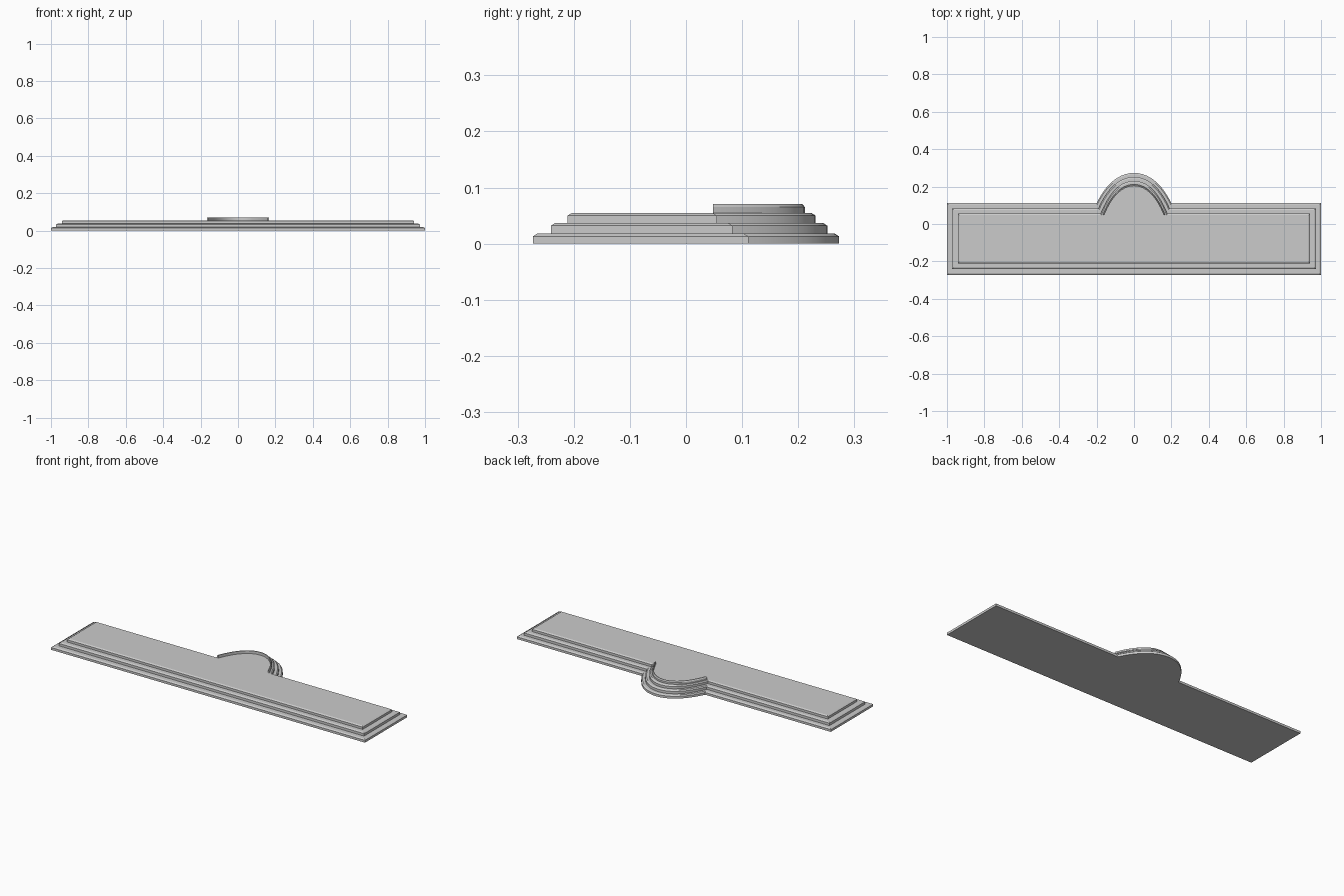
import bpy, bmesh

if "Cube" in bpy.data.objects:
    bpy.data.objects.remove(bpy.data.objects["Cube"])

def arch(foot, base, apex, n=12):
    """Arch from the right foot over the apex to the left foot."""
    half = []
    for i in range(n + 1):
        t = i / n
        s = 1 - t
        u = s**3 + 3*s*s*t*0.82 + 3*s*t*t*0.5
        v = 3*s*s*t*0.46 + 3*s*t*t + t**3
        half.append((foot * u, base + (apex - base) * v))
    return half + [(-x, y) for x, y in reversed(half[:-1])]

def plaque_ring(x, front, back, foot, apex):
    return [(-x, back), (-x, front), (x, front), (x, back)] + arch(foot, back, apex)

def make_object(name, bm):
    bmesh.ops.recalc_face_normals(bm, faces=bm.faces)
    me = bpy.data.meshes.new(name)
    bm.to_mesh(me)
    bm.free()
    ob = bpy.data.objects.new(name, me)
    bpy.context.collection.objects.link(ob)
    bpy.context.view_layer.objects.active = ob
    ob.select_set(True)
    bpy.ops.object.shade_smooth_by_angle(angle=0.5)
    ob.select_set(False)
    return ob

def add_ring(bm, pts, z):
    return [bm.verts.new((x, y, z)) for x, y in pts]

# Stepped plaque: three chamfered tiers (half width, front, back, arch foot, apex, z range)
tiers = [(1.0, -0.273, 0.111, 0.200, 0.273, 0.000, 0.018),
         (0.972, -0.241, 0.083, 0.190, 0.252, 0.018, 0.037),
         (0.942, -0.211, 0.055, 0.178, 0.231, 0.037, 0.055)]
bm = bmesh.new()
rings = []
for x, f, b, ft, ap, z0, z1 in tiers:
    c = 0.008
    rings.append(add_ring(bm, plaque_ring(x, f, b, ft, ap), z0))
    rings.append(add_ring(bm, plaque_ring(x, f, b, ft, ap), z1 - 0.005))
    rings.append(add_ring(bm, plaque_ring(x - c, f + c, b - c, ft - 0.003, ap - c), z1))
for lo, hi in zip(rings, rings[1:]):
    n = len(lo)
    for i in range(n):
        j = (i + 1) % n
        bm.faces.new((lo[i], lo[j], hi[j], hi[i]))
bm.faces.new(rings[0])
bm.faces.new(rings[-1])
make_object("stepped_plaque", bm)

# Raised rim around the arched crest: section swept along the arch
section = [(0.167, 0.212, 0.054), (0.167, 0.212, 0.065), (0.163, 0.207, 0.071),
           (0.158, 0.202, 0.071), (0.158, 0.202, 0.054)]
bm = bmesh.new()
lines = [add_ring(bm, arch(ft, 0.048, ap), z) for ft, ap, z in section]
for a, b in zip(lines, lines[1:] + lines[:1]):
    for i in range(len(a) - 1):
        bm.faces.new((a[i], a[i + 1], b[i + 1], b[i]))
bm.faces.new([l[0] for l in lines])
bm.faces.new([l[-1] for l in lines])
make_object("crest_rim", bm)
